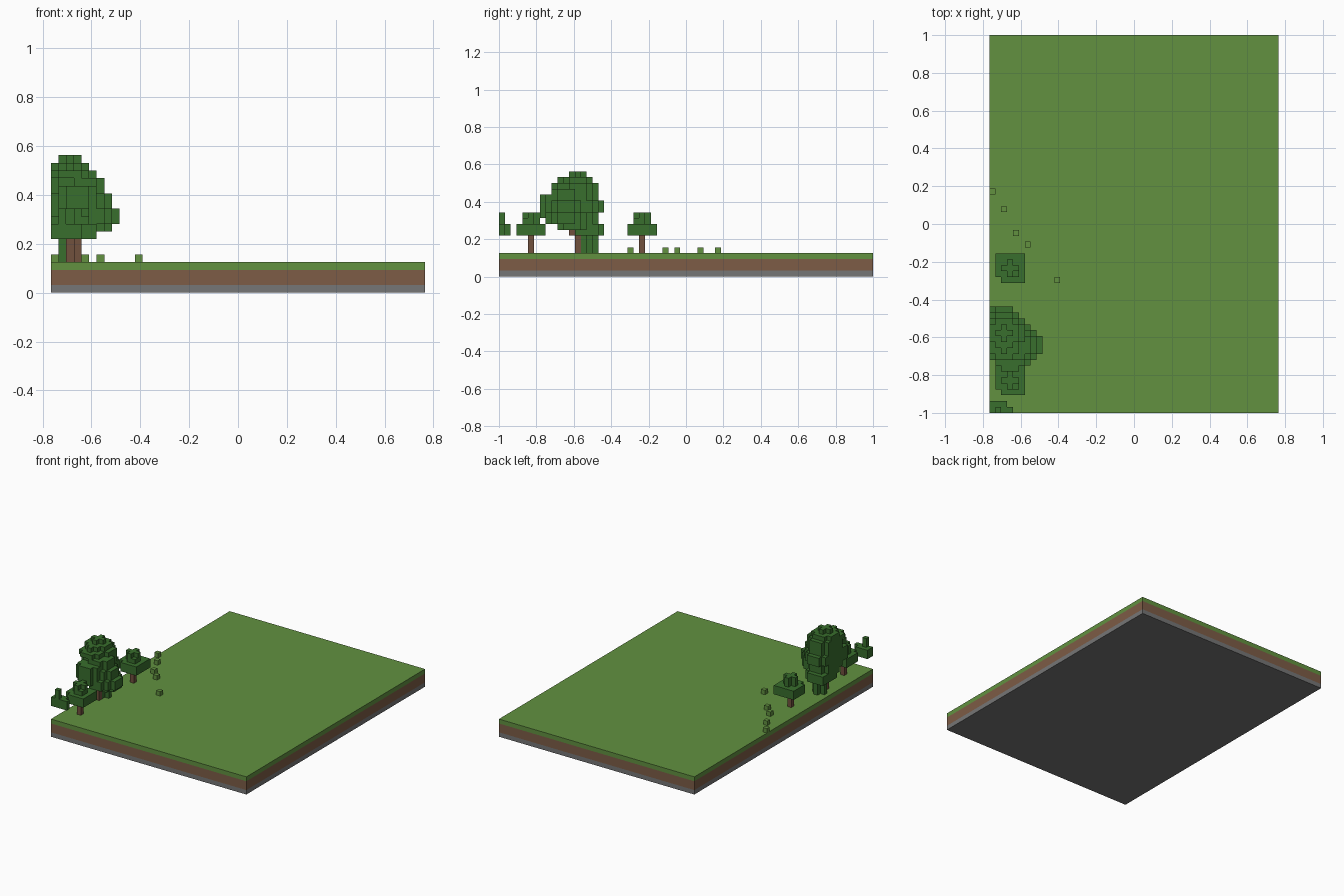
import bpy
import bmesh

cube = bpy.data.objects.get("Cube")
if cube:
    bpy.data.objects.remove(cube, do_unlink=True)

U = 1 / 32            # edge of one block
NX, NY = 49, 64       # ground size in blocks
GROUND = 4            # first block layer above the ground


def material(name, rgb):
    m = bpy.data.materials.new(name)
    m.use_nodes = True
    m.diffuse_color = (*rgb, 1)
    bsdf = next(n for n in m.node_tree.nodes if n.type == 'BSDF_PRINCIPLED')
    bsdf.inputs["Base Color"].default_value = (*rgb, 1)
    bsdf.inputs["Roughness"].default_value = 0.9
    return m


GRASS = material("grass green", (0.122, 0.283, 0.051))
DIRT = material("dirt brown", (0.205, 0.107, 0.061))
STONE = material("stone grey", (0.181, 0.181, 0.181))
LEAF = material("leaf green", (0.040, 0.156, 0.026))
BARK = material("bark brown", (0.165, 0.082, 0.048))


def finish(name, bm, mat):
    bmesh.ops.recalc_face_normals(bm, faces=bm.faces)
    mesh = bpy.data.meshes.new(name)
    bm.to_mesh(mesh)
    bm.free()
    mesh.materials.append(mat)
    bpy.context.collection.objects.link(bpy.data.objects.new(name, mesh))


def slab(name, z0, z1, mat):
    bm = bmesh.new()
    bmesh.ops.create_cube(bm, size=1)
    for v in bm.verts:
        v.co.x *= NX * U
        v.co.y *= NY * U
        v.co.z = (z1 if v.co.z > 0 else z0) * U
    finish(name, bm, mat)


def blocks(name, cells, mat):
    """Skin a set of block cells, keeping only the outer faces."""
    cells = {c for c in cells if 0 <= c[0] < NX and 0 <= c[1] < NY}
    bm = bmesh.new()
    for c in cells:
        for axis in range(3):
            for side in (0, 1):
                other = list(c)
                other[axis] += 2 * side - 1
                if tuple(other) in cells:
                    continue
                a, b = (axis + 1) % 3, (axis + 2) % 3
                ring = []
                for da, db in ((0, 0), (1, 0), (1, 1), (0, 1)):
                    p = list(c)
                    p[axis] += side
                    p[a] += da
                    p[b] += db
                    ring.append(bm.verts.new(((p[0] - NX / 2) * U, (p[1] - NY / 2) * U, p[2] * U)))
                if not side:
                    ring.reverse()
                bm.faces.new(ring)
    bmesh.ops.remove_doubles(bm, verts=bm.verts, dist=U / 100)
    mesh = bpy.data.meshes.new(name)
    bm.to_mesh(mesh)
    bm.free()
    mesh.materials.append(mat)
    bpy.context.collection.objects.link(bpy.data.objects.new(name, mesh))


def disc(cx, cy, z, r):
    span = range(-r, r + 1)
    return {(cx + i, cy + j, z) for i in span for j in span if i * i + j * j <= (r + 0.3) ** 2}


def square(cx, cy, z, r, missing=()):
    span = range(-r, r + 1)
    return {(cx + i, cy + j, z) for i in span for j in span if (i, j) not in missing}


def column(x, y, top):
    return {(x, y, z) for z in range(GROUND, top)}


# Layered ground
slab("stone_layer", 0, 1, STONE)
slab("dirt_layer", 1, 3, DIRT)
slab("grass_layer", 3, 4, GRASS)

# Loose grass tufts
for n, (x, y) in enumerate([(0, 37), (2, 34), (4, 30), (6, 28), (11, 22)]):
    blocks(f"grass_tuft_{n + 1}", {(x, y, GROUND)}, GRASS)


# Small trees: two wide leaf layers with a narrow crown
def small_crown(x, y, corner):
    wide = square(x, y, 7, 2, [corner]) | square(x, y, 8, 2, [corner])
    return wide | disc(x, y, 9, 1) | {(x + 1, y - 1, 9)} | disc(x, y, 10, 1)


for name, x, y, corner in [("middle_tree", 3, 24, (-2, -2)),
                           ("front_tree", 3, 5, (-2, -2)),
                           ("corner_tree", 1, -1, (2, 2))]:
    blocks(name + "_leaves", small_crown(x, y, corner), LEAF)
    if y >= 0:
        blocks(name + "_trunk", column(x, y, 7), BARK)

# Large tree: overlapping leaf discs per layer
layers = {
    17: [(2, 13, 1)],
    16: [(2, 13, 2), (2, 11, 1)],
    15: [(2, 13, 3), (2, 11, 2)],
    14: [(2, 13, 3), (4, 11, 2)],
    13: [(2, 13, 3), (4, 11, 2), (3, 9, 2)],
    12: [(3, 10, 3), (2, 14, 3), (5, 11, 2)],
    11: [(3, 10, 3), (2, 14, 3), (5, 11, 2)],
    10: [(3, 10, 3), (2, 13, 3), (5, 11, 3)],
    9: [(2, 13, 3), (5, 11, 3)],
    8: [(2, 13, 2), (5, 12, 2)],
}
leaves = set()
for z, discs in layers.items():
    for x, y, r in discs:
        leaves |= disc(x, y, z, r)

# Vine-covered small tree merged into the large crown
leaves |= small_crown(2, 15, (2, 2))
for x, y in ((1, 15), (3, 15), (2, 14), (2, 16)):
    leaves |= column(x, y, 7)
blocks("large_tree_leaves", leaves, LEAF)
blocks("large_tree_trunk", column(2, 13, 8) - leaves, BARK)
blocks("large_tree_branch", {(3, 12, 7)}, BARK)
blocks("vine_tree_trunk", column(2, 15, 7), BARK)
